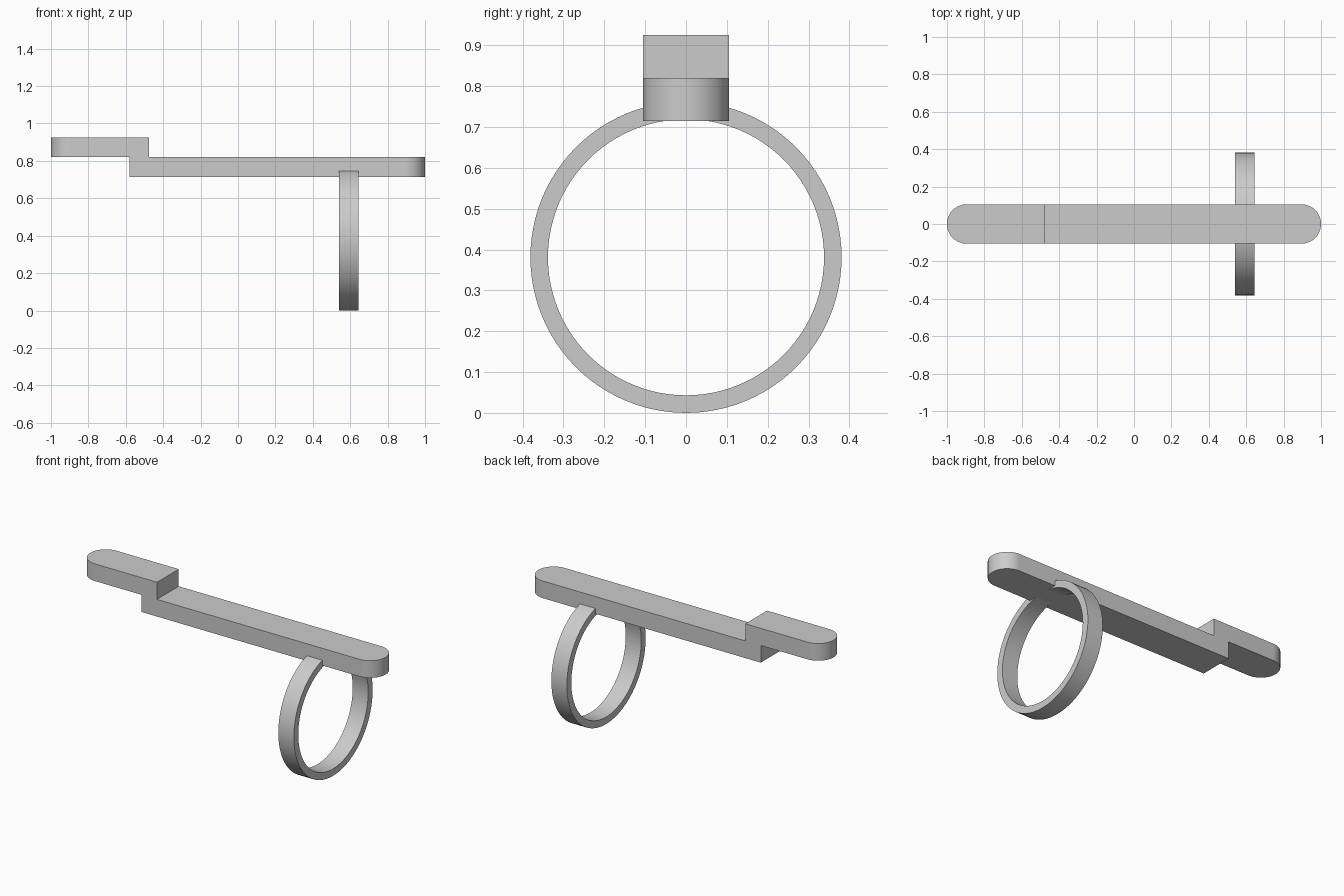
import bpy
import bmesh
from math import pi, sin, cos, radians
from mathutils import Vector

cube = bpy.data.objects.get("Cube")
if cube:
    bpy.data.objects.remove(cube, do_unlink=True)

GREY = (0.6, 0.6, 0.6, 1)
HALF = 0.105      # half width of the bars
THICK = 0.105     # thickness of bars and ring width

grey = bpy.data.materials.new("plain grey")
grey.use_nodes = True
grey.diffuse_color = GREY
grey.node_tree.nodes["Principled BSDF"].inputs["Base Color"].default_value = GREY


def finish(name, bm):
    """Turn a bmesh into a named, shaded object."""
    bmesh.ops.recalc_face_normals(bm, faces=bm.faces)
    mesh = bpy.data.meshes.new(name)
    bm.to_mesh(mesh)
    bm.free()
    mesh.materials.append(grey)
    obj = bpy.data.objects.new(name, mesh)
    bpy.context.collection.objects.link(obj)
    bpy.ops.object.select_all(action='DESELECT')
    obj.select_set(True)
    bpy.context.view_layer.objects.active = obj
    bpy.ops.object.shade_smooth_by_angle(angle=radians(30))
    return obj


def extrude(bm, faces, offset):
    made = bmesh.ops.extrude_face_region(bm, geom=faces)["geom"]
    verts = [g for g in made if isinstance(g, bmesh.types.BMVert)]
    bmesh.ops.translate(bm, verts=verts, vec=offset)


def round_ended_bar(name, square_x, round_x, bottom, steps=32):
    """Flat bar, square at one end and a half circle at the other."""
    side = 1 if round_x > square_x else -1
    outline = [(square_x, -HALF), (square_x, HALF)]
    for i in range(steps + 1):
        a = pi / 2 - pi * i / steps
        outline.append((round_x + side * HALF * (cos(a) - 1), HALF * sin(a)))
    bm = bmesh.new()
    face = bm.faces.new([bm.verts.new((x, y, bottom)) for x, y in outline])
    extrude(bm, [face], Vector((0, 0, THICK)))
    return finish(name, bm)


def ring(name, x, centre_z, inner, outer, steps=96):
    """Flat band standing upright with its axis along x."""
    bm = bmesh.new()
    loops = []
    for r in (inner, outer):
        angles = [2 * pi * i / steps for i in range(steps)]
        loops.append([bm.verts.new((x, r * sin(a), centre_z + r * cos(a))) for a in angles])
    a, b = loops
    faces = [bm.faces.new((a[i - 1], a[i], b[i], b[i - 1])) for i in range(steps)]
    extrude(bm, faces, Vector((THICK, 0, 0)))
    return finish(name, bm)


# Long bar, raised end bar overlapping it, and the ring below
round_ended_bar("long_bar", -0.58, 1.0, 0.715)
round_ended_bar("raised_end_bar", -0.475, -1.0, 0.82)
ring("finger_ring", 0.54, 0.381, 0.338, 0.381)
